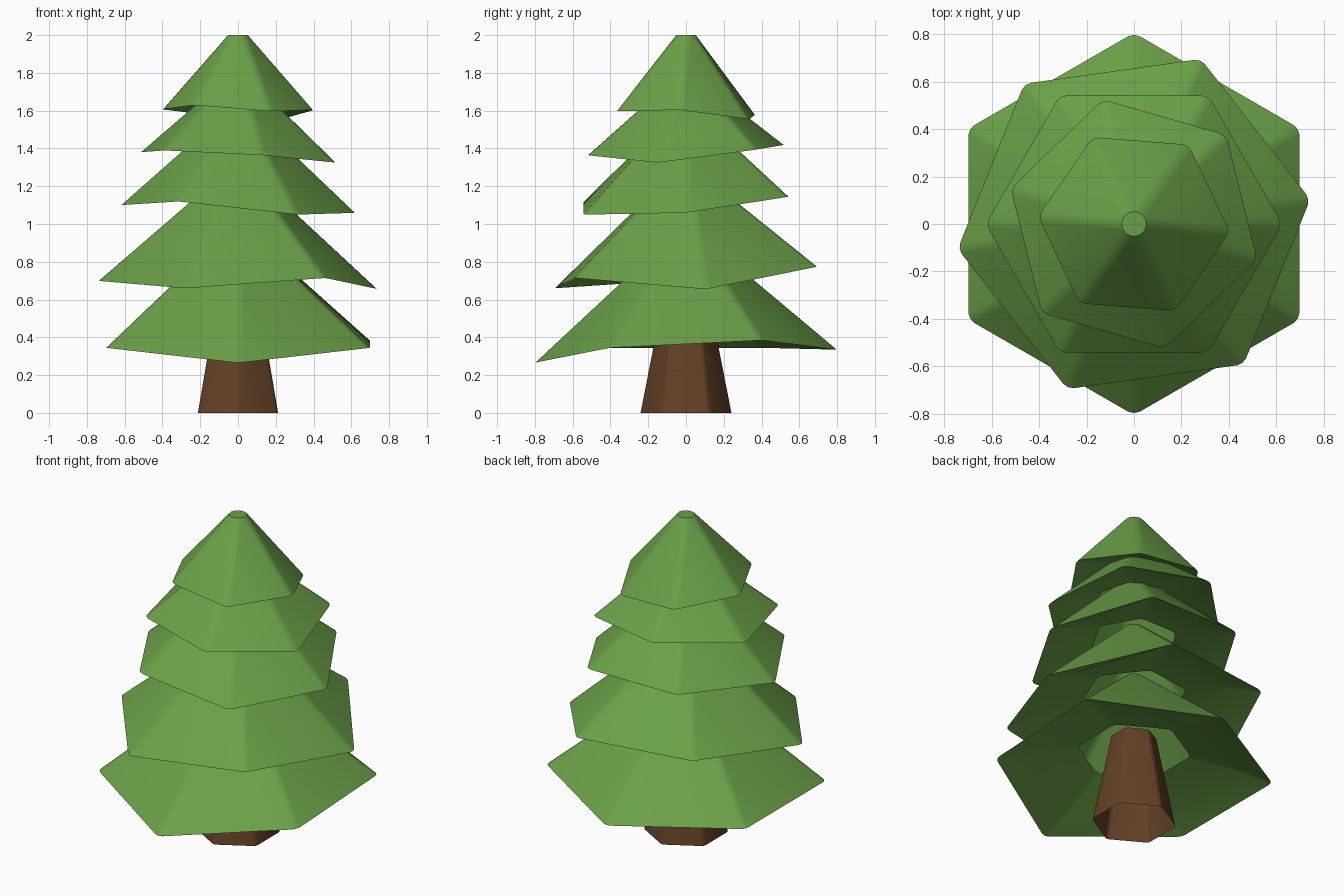
import bpy, bmesh
from math import sin, cos, radians

if "Cube" in bpy.data.objects:
    bpy.data.objects.remove(bpy.data.objects["Cube"])


def material(name, rgb):
    m = bpy.data.materials.new(name)
    m.diffuse_color = (*rgb, 1)
    m.use_nodes = True
    m.node_tree.nodes["Principled BSDF"].inputs["Base Color"].default_value = m.diffuse_color
    return m


GREEN = material("needles", (0.147, 0.352, 0.065))
BROWN = material("bark", (0.125, 0.053, 0.02))


def hex_loft(name, mat, turn, rings, bevel, cap_top):
    """Loft six-sided rings (radius, six heights), rounding the radial ridges."""
    bm = bmesh.new()
    loops = []
    for r, zs in rings:
        loops.append([bm.verts.new((r * cos(radians(turn + 60 * i)),
                                    r * sin(radians(turn + 60 * i)), zs[i]))
                      for i in range(6)])
    for a, b in zip(loops, loops[1:]):
        for i in range(6):
            j = (i + 1) % 6
            bm.faces.new((a[i], a[j], b[j], b[i]))
    if cap_top:
        bm.faces.new(loops[-1])
    ridges = [bm.edges.get((a[i], b[i])) for a, b in zip(loops, loops[1:]) for i in range(6)]
    bmesh.ops.bevel(bm, geom=ridges, offset=bevel, segments=2, profile=0.5,
                    affect='EDGES', clamp_overlap=True)
    me = bpy.data.meshes.new(name)
    bm.to_mesh(me)
    bm.free()
    me.materials.append(mat)
    ob = bpy.data.objects.new(name, me)
    bpy.context.collection.objects.link(ob)
    bpy.ops.object.select_all(action='DESELECT')
    ob.select_set(True)
    bpy.context.view_layer.objects.active = ob
    bpy.ops.object.shade_smooth_by_angle(angle=radians(32))
    return ob


# Trunk: tapered open hexagonal tube
hex_loft("trunk", BROWN, 30, [(0.245, [0] * 6), (0.135, [0.56] * 6)], 0.015, False)

# Branch tiers: turn, rim radius, top height, rim corner heights
tiers = [
    (30, 0.805, 0.96, (0.385, 0.335, 0.345, 0.345, 0.265, 0.345)),
    (8, 0.75, 1.29, (0.655, 0.775, 0.785, 0.70, 0.66, 0.715)),
    (0, 0.625, 1.60, (1.06, 1.145, 1.145, 1.10, 1.12, 1.05)),
    (44, 0.54, 1.78, (1.395, 1.42, 1.38, 1.39, 1.365, 1.325)),
    (-4.5, 0.405, 2.0, (1.605, 1.555, 1.58, 1.608, 1.63, 1.597)),
]
for n, (turn, r, top, rim) in enumerate(tiers, 1):
    mean = sum(rim) / 6
    rings = [
        (0.41 * r, [mean + 0.17 * r] * 6),           # opening in the underside
        (0.82 * r, [z + 0.07 * r for z in rim]),     # underside crease
        (r, rim),                                    # drooping rim
        (0.06, [top] * 6),                           # blunt tip
    ]
    hex_loft(f"branch_tier_{n}", GREEN, turn, rings, 0.025, True)
